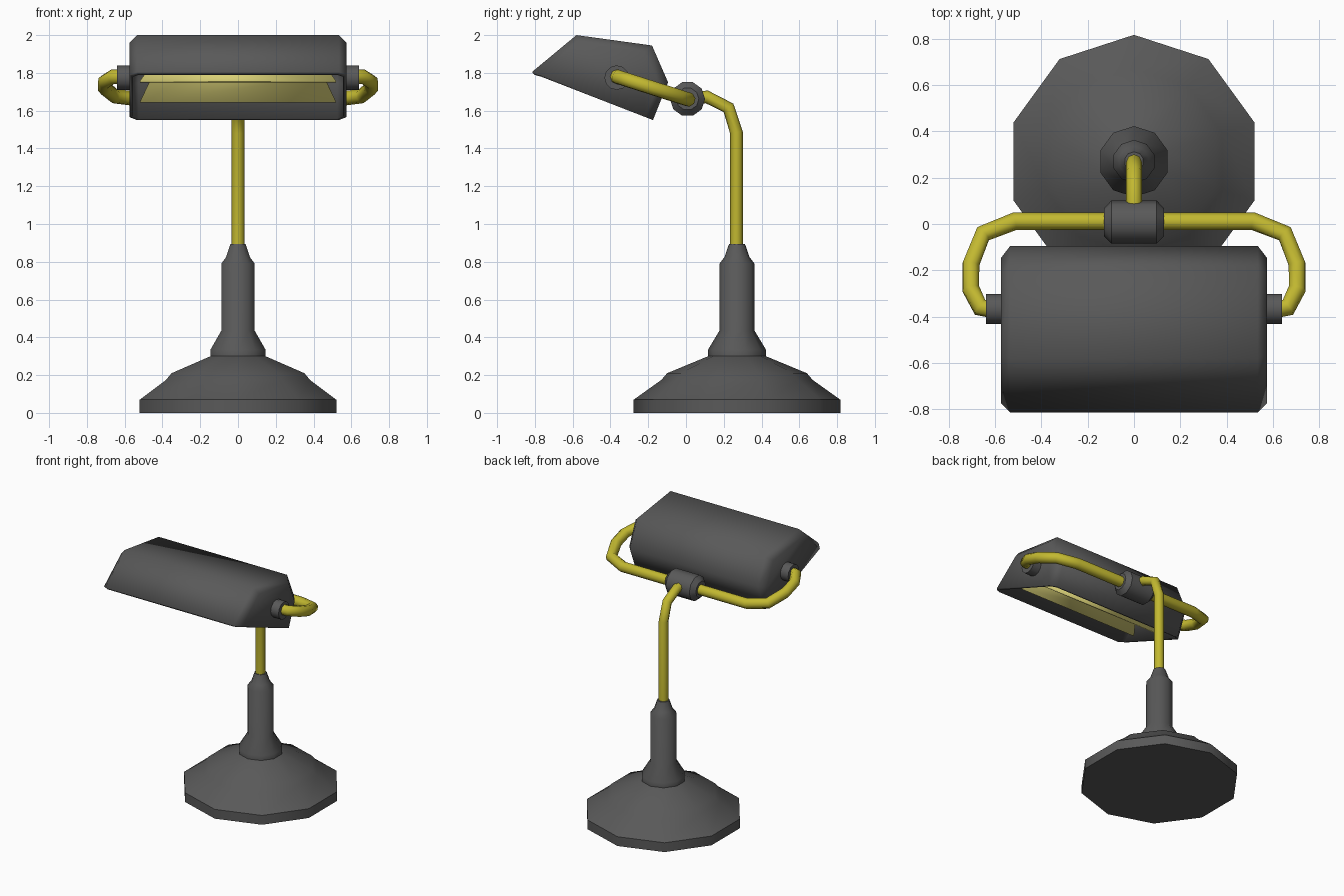
import bpy, bmesh, math
from mathutils import Vector, Matrix

if "Cube" in bpy.data.objects:
    bpy.data.objects.remove(bpy.data.objects["Cube"])


def material(name, rgb):
    m = bpy.data.materials.new(name)
    m.diffuse_color = (*rgb, 1)
    m.use_nodes = True
    m.node_tree.nodes["Principled BSDF"].inputs["Base Color"].default_value = m.diffuse_color
    return m


DARK = material("dark grey metal", (0.10, 0.10, 0.10))
BRASS = material("yellow brass", (0.54, 0.48, 0.03))
GLOW = material("pale yellow light", (0.68, 0.62, 0.18))


def smooth(obj, angle):
    bpy.ops.object.select_all(action='DESELECT')
    bpy.context.view_layer.objects.active = obj
    obj.select_set(True)
    bpy.ops.object.shade_smooth_by_angle(angle=math.radians(angle))


def finish(name, bm, mat, angle):
    bmesh.ops.recalc_face_normals(bm, faces=bm.faces)
    me = bpy.data.meshes.new(name)
    bm.to_mesh(me)
    bm.free()
    me.materials.append(mat)
    obj = bpy.data.objects.new(name, me)
    bpy.context.collection.objects.link(obj)
    smooth(obj, angle)
    return obj


def loft(bm, rings, closed=True):
    """Bridge successive point rings and return their vertices."""
    vs = [[bm.verts.new(p) for p in r] for r in rings]
    n = len(vs[0])
    for a, b in zip(vs, vs[1:]):
        for i in range(n if closed else n - 1):
            j = (i + 1) % n
            bm.faces.new((a[i], a[j], b[j], b[i]))
    return vs


def lathe(name, profile, sides, centre, mat, along_x=False):
    """Revolve (radius, height) points round z, or round x."""
    rot = Matrix.Rotation(math.pi / 2, 3, 'Y') if along_x else Matrix.Identity(3)
    rings = []
    for r, h in profile:
        angles = [math.pi / 2 + 2 * math.pi * i / sides for i in range(sides)]
        rings.append([Vector(centre) + rot @ Vector((r * math.cos(a), r * math.sin(a), h))
                      for a in angles])
    bm = bmesh.new()
    vs = loft(bm, rings)
    bm.faces.new(vs[0])
    bm.faces.new(vs[-1])
    return finish(name, bm, mat, 40)


def tube(name, points, radius):
    cu = bpy.data.curves.new(name, 'CURVE')
    cu.dimensions = '3D'
    cu.bevel_depth = radius
    cu.bevel_resolution = 2
    cu.use_fill_caps = True
    sp = cu.splines.new('POLY')
    sp.points.add(len(points) - 1)
    for p, co in zip(sp.points, points):
        p.co = (*co, 1)
    cu.materials.append(BRASS)
    obj = bpy.data.objects.new(name, cu)
    bpy.context.collection.objects.link(obj)
    bpy.ops.object.select_all(action='DESELECT')
    bpy.context.view_layer.objects.active = obj
    obj.select_set(True)
    bpy.ops.object.convert(target='MESH')
    smooth(bpy.context.object, 50)


# Ten-sided base with column
lathe("base", [(0.547, 0), (0.547, 0.07), (0.40, 0.175), (0.37, 0.21), (0.153, 0.30),
               (0.153, 0.335), (0.093, 0.435), (0.093, 0.79), (0.066, 0.825), (0.042, 0.895)],
      10, (0, 0.27, 0), DARK)

# Bent stem
tube("stem", [(0, 0.267, 0.87), (0, 0.267, 1.485), (0, 0.225, 1.615),
              (0, 0.11, 1.673), (0, 0.01, 1.665)], 0.034)

# Joint between stem and arms
lathe("joint", [(0.06, -0.13), (0.093, -0.098), (0.093, 0.098), (0.06, 0.13)],
      10, (0, 0.008, 1.662), DARK, True)

# Curved arm running from one shade pivot to the other
half = [(0.60, -0.37), (0.665, -0.36), (0.705, -0.28), (0.705, -0.175),
        (0.652, -0.042), (0.515, 0.012)]
path = half + [(-x, y) for x, y in reversed(half)]
tube("arm", [(x, y, 1.66 - 0.32 * (y - 0.01)) for x, y in path], 0.039)

# Pivot knobs
for side, label in ((1, "right"), (-1, "left")):
    lathe(label + "_pivot", [(0.065, -0.04), (0.065, 0.04)], 12,
          (side * 0.60, -0.367, 1.775), DARK, True)

# Shade: five-point section with chamfered ends, open below
section = [(-0.815, 1.805), (-0.58, 2.0), (-0.18, 1.945), (-0.095, 1.75), (-0.175, 1.55)]
mid = Vector((-0.495, 1.6775))
rings = []
for x, s in ((-0.575, 0.87), (-0.535, 1), (0.535, 1), (0.575, 0.87)):
    pts = [mid + (Vector(p) - mid) * s for p in section]
    rings.append([(x, p.x, p.y) for p in pts])
bm = bmesh.new()
vs = loft(bm, rings, closed=False)
bm.faces.new(vs[0])
bm.faces.new(vs[-1])
shade = finish("shade", bm, DARK, 62)
# Make sure normals point out, so the wall grows inwards
top = max(shade.data.polygons, key=lambda p: p.center.z)
if top.normal.z < 0:
    shade.data.flip_normals()
mod = shade.modifiers.new("wall", 'SOLIDIFY')
mod.thickness = 0.02
mod.offset = -1
mod.use_even_offset = True

# Light trough inside the shade, following the tilt of its opening
u, n = Vector((-0.929, 0.37)), Vector((0.37, 0.929))
trough = [(-0.15, 0.024, 0.52), (-0.09, 0.15, 0.455), (0.09, 0.15, 0.455), (0.15, 0.024, 0.52)]
rings = []
for side in (-1, 1):
    pts = [(mid + u * a + n * b, w) for a, b, w in trough]
    rings.append([(side * w, p.x, p.y) for p, w in pts])
bm = bmesh.new()
loft(bm, rings, closed=False)
light = finish("light", bm, GLOW, 30)
mod = light.modifiers.new("wall", 'SOLIDIFY')
mod.thickness = 0.008
